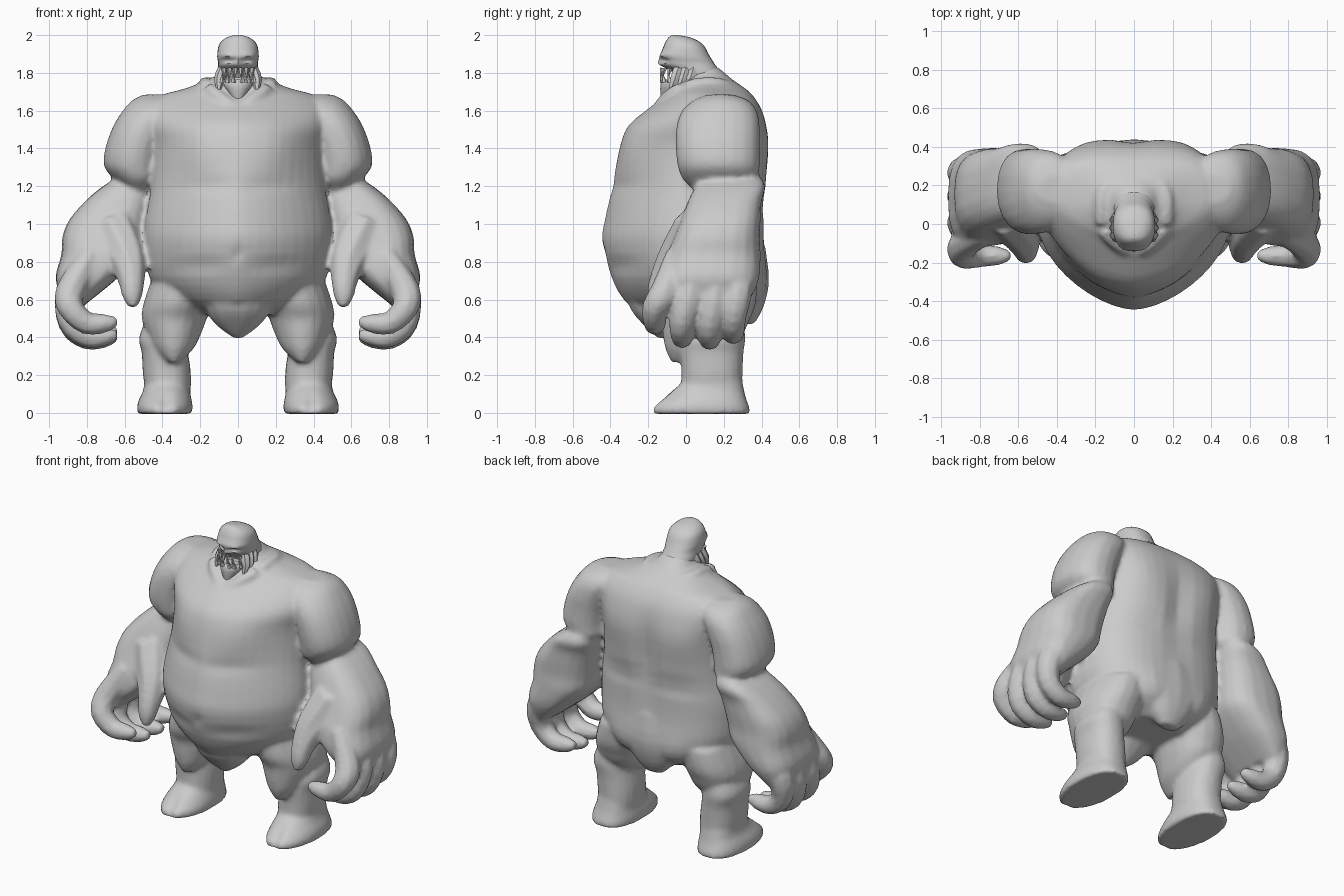
import bpy, bmesh, math
from mathutils import Vector

cube = bpy.data.objects.get("Cube")
if cube:
    bpy.data.objects.remove(cube)

skin = bpy.data.materials.new("stone_grey")
skin.use_nodes = True
grey = (0.6, 0.6, 0.6, 1)
skin.diffuse_color = grey
skin.node_tree.nodes["Principled BSDF"].inputs["Base Color"].default_value = grey


def finish(name, bm):
    bmesh.ops.recalc_face_normals(bm, faces=bm.faces)
    mesh = bpy.data.meshes.new(name)
    bm.to_mesh(mesh)
    bm.free()
    mesh.materials.append(skin)
    obj = bpy.data.objects.new(name, mesh)
    bpy.context.collection.objects.link(obj)
    select([obj])
    bpy.ops.object.shade_smooth_by_angle(angle=math.radians(50))
    return obj


def select(objects):
    bpy.ops.object.select_all(action="DESELECT")
    for obj in objects:
        obj.select_set(True)
    bpy.context.view_layer.objects.active = objects[0]


def fuse(objects, voxel, rounds):
    """Melt overlapping parts into one continuous skin."""
    select(objects)
    bpy.ops.object.join()
    obj = objects[0]
    remesh = obj.modifiers.new("melt", "REMESH")
    remesh.mode = "VOXEL"
    remesh.voxel_size = voxel
    smooth = obj.modifiers.new("soften", "SMOOTH")
    smooth.iterations = rounds
    for mod in (remesh, smooth):
        bpy.ops.object.modifier_apply(modifier=mod.name)
    bpy.ops.object.shade_smooth_by_angle(angle=math.radians(50))


def spline(rows, steps):
    """Smoothly interpolate rows of numbers."""
    out = []
    for i in range(len(rows) - 1):
        a, b, c, d = (rows[max(0, min(len(rows) - 1, i + k))] for k in (-1, 0, 1, 2))
        for s in range(steps):
            t = s / steps
            out.append([q + t / 2 * (r - p + t * (2 * p - 5 * q + 4 * r - u + t * (3 * (q - r) + u - p)))
                        for p, q, r, u in zip(a, b, c, d)])
    return out + [list(rows[-1])]


def skin_rings(name, rings):
    bm = bmesh.new()
    loops = [[bm.verts.new(p) for p in ring] for ring in rings]
    n = len(loops[0])
    for lo, hi in zip(loops, loops[1:]):
        for i in range(n):
            bm.faces.new((lo[i], lo[(i + 1) % n], hi[(i + 1) % n], hi[i]))
    bm.faces.new(loops[0])
    bm.faces.new(loops[-1])
    return finish(name, bm)


def loft(name, rows, n=20, steps=3, front=2.3, back=2.3, bumps=(), side=1):
    """Level rings from rows of z, x min, x max, y front, y back; bumps swell or dent the skin."""
    rings = []
    for z, x0, x1, y0, y1 in spline(rows, steps):
        ring = []
        for i in range(n):
            a = math.tau * i / n
            out = Vector((math.cos(a), math.sin(a), 0))
            power = 2 / (front if out.y < 0 else back)
            p = Vector(((x0 + x1) / 2 + math.copysign(abs(out.x) ** power, out.x) * (x1 - x0) / 2,
                        (y0 + y1) / 2 + math.copysign(abs(out.y) ** power, out.y) * (y1 - y0) / 2, z))
            push = 0
            for bx, by, bz, sx, sz, amount in bumps:
                if by * out.y > 0:
                    push += amount * math.exp(-((abs(p.x) - bx) / sx) ** 2 - ((z - bz) / sz) ** 2)
            p += out * push
            ring.append((p.x * side, p.y, p.z))
        rings.append(ring)
    return skin_rings(name, rings)


def tube(name, points, n=8, steps=3, side=1):
    """Round limb through rows of x, y, z, radius."""
    pts = spline(points, steps)
    rings = []
    for i, (x, y, z, r) in enumerate(pts):
        along = Vector(pts[min(i + 1, len(pts) - 1)][:3]) - Vector(pts[max(i - 1, 0)][:3])
        along.normalize()
        u = along.cross(Vector((0, 1, 0)) if abs(along.y) < 0.9 else Vector((1, 0, 0))).normalized()
        v = along.cross(u)
        ring = [Vector((x, y, z)) + (u * math.cos(math.tau * k / n) + v * math.sin(math.tau * k / n)) * r
                for k in range(n)]
        rings.append([(p.x * side, p.y, p.z) for p in ring])
    return skin_rings(name, rings)


# Torso: z, half width, front, back
body = [(.52, .2, -.23, .3), (.6, .36, -.33, .39), (.72, .47, -.395, .42), (.9, .495, -.445, .415),
        (1.02, .49, -.43, .415), (1.2, .46, -.39, .425), (1.4, .45, -.35, .435), (1.52, .48, -.305, .425),
        (1.61, .48, -.2, .4), (1.68, .41, -.11, .355), (1.72, .27, -.09, .31), (1.78, .12, -.05, .22)]
muscles = [(.2, -1, 1.4, .13, .12, .02), (.15, -1, 1.2, .16, .04, -.012),      # chest and fold
           (0, -1, .86, .03, .03, -.02), (.2, -1, .77, .14, .03, -.012),       # navel and belly roll
           (0, 1, 1.25, .06, .25, -.025), (.25, 1, 1.42, .13, .13, .015),      # spine and blades
           (.2, 1, 1.1, .16, .05, -.015), (.16, 1, .66, .12, .12, .02)]        # lower back and seat
flesh = [loft("body", [(z, -w, w, f, b) for z, w, f, b in body], n=44, front=1.62, back=2.8, bumps=muscles)]

# Hanging skin between the legs, neck
flesh += [loft("front_flap", [(.395, -.02, .02, -.15, -.09), (.46, -.11, .11, -.22, -.02),
                              (.54, -.17, .17, -.29, .05), (.66, -.2, .2, -.34, .1)], n=14),
          loft("back_flap", [(.47, -.06, .06, .29, .36), (.56, -.15, .15, .22, .41),
                             (.7, -.24, .24, .15, .44), (.88, -.22, .22, .1, .42)], n=16),
          loft("neck", [(1.62, -.19, .19, -.1, .33), (1.72, -.18, .18, -.06, .29),
                        (1.77, -.13, .13, -.02, .24), (1.83, -.08, .08, 0, .17)], n=16)]

# Head with a heavy brow, sunken eyes and a nose ridge; jaw
loft("head", [(1.7, -.1, .1, -.02, .2), (1.8, -.105, .105, -.06, .18), (1.85, -.105, .105, -.13, .15),
              (1.89, -.11, .11, -.135, .125), (1.95, -.1, .1, -.115, .09),
              (1.985, -.065, .065, -.095, .03), (2, -.02, .02, -.075, -.04)], n=28, steps=4,
     bumps=[(.05, -1, 1.865, .03, .013, -.03), (0, -1, 1.84, .018, .03, .02), (.05, -1, 1.895, .04, .012, .012)])
loft("jaw", [(1.63, -.01, .01, -.125, -.09), (1.69, -.05, .05, -.135, .02),
             (1.74, -.085, .085, -.135, .06), (1.765, -.08, .08, -.12, .06)], n=12, steps=2)

for side, word in ((1, "left"), (-1, "right")):
    # Teeth above and below the open mouth
    for i in range(3):
        x, y = .015 + i * .03, -.125 + i * i * .01
        tube(word + "_upper_tooth", [(x, y, 1.825, .015), (x, y - .01, 1.775, .002)], n=5, steps=1, side=side)
        tube(word + "_lower_tooth", [(x + .01, y, 1.75, .015), (x + .01, y - .01, 1.795, .002)],
             n=5, steps=1, side=side)
    # Cheek tusks
    for i in range(3):
        tube(word + "_cheek_spike", [(.08, -.04 + i * .04, 1.82, .028), (.1, -.06 + i * .04, 1.76, .028),
                                     (.1, -.09 + i * .035, 1.69, .003)], n=6, steps=2, side=side)

    # Ridge round the neck
    flesh.append(tube(word + "_collar", [(-.01, -.15, 1.6, .03), (.07, -.12, 1.65, .035), (.15, -.03, 1.71, .04),
                                         (.17, .1, 1.74, .04), (.14, .2, 1.735, .035), (-.01, .27, 1.71, .03)],
                      side=side))
    # Arm
    flesh.append(loft(word + "_upper_arm", [
        (1.19, .46, .6, .03, .34), (1.24, .41, .66, -.02, .38), (1.31, .4, .71, -.045, .39),
        (1.41, .38, .7, -.055, .39), (1.52, .34, .66, -.05, .39), (1.6, .3, .61, -.02, .375),
        (1.655, .3, .56, .04, .33), (1.685, .3, .5, .11, .25)], front=2.1, back=2.4, side=side))
    flesh.append(loft(word + "_forearm", [
        (.58, .8, .93, -.08, .33), (.66, .7, .955, -.11, .37), (.73, .62, .965, -.12, .39),
        (.84, .52, .935, -.1, .395), (.93, .495, .93, -.065, .39), (1.02, .48, .895, -.03, .395),
        (1.12, .46, .81, .01, .4), (1.2, .45, .715, .05, .42), (1.27, .47, .6, .1, .38)],
        front=2.8, back=2.7, side=side))
    # Hand
    flesh.append(tube(word + "_thumb", [(.66, .06, .98, .13), (.59, -.04, .83, .11), (.565, -.12, .71, .075),
                                        (.56, -.155, .62, .055), (.555, -.17, .56, .025)], side=side))
    for finger, y, tip, low in (("index", -.05, -.165, .475), ("middle", .07, -.02, .405),
                                ("ring", .19, .125, .395), ("little", .3, .25, .425)):
        flesh.append(tube(word + "_" + finger + "_finger", [
            (.78, y, .84, .06), (.885, (y + tip) / 2, .65, .08), (.885, tip, low + .08, .07),
            (.8, tip, low, .062), (.7, tip, low, .05), (.64, tip, low + .01, .025)], side=side))

    # Leg
    flesh.append(loft(word + "_thigh", [
        (.27, .31, .37, -.08, .02), (.34, .235, .445, -.11, .2), (.42, .195, .485, -.125, .3),
        (.5, .165, .51, -.135, .34), (.58, .14, .5, -.17, .37), (.7, .12, .46, -.18, .38)],
        front=2, side=side))
    flesh.append(loft(word + "_shin", [
        (.03, .26, .5, -.06, .31), (.12, .25, .495, -.03, .3), (.22, .25, .505, -.025, .3),
        (.32, .265, .51, -.03, .305), (.4, .28, .525, -.02, .315), (.5, .3, .48, .02, .3)], side=side))
    # Foot with a cleft between two broad toes
    flesh.append(loft(word + "_foot", [
        (-.005, .245, .53, -.185, .34), (.03, .24, .535, -.185, .335), (.07, .245, .525, -.14, .32),
        (.11, .255, .505, -.09, .31), (.16, .265, .495, -.02, .3)], n=32, front=2, back=2.5,
        bumps=[(.385, -1, .05, .025, .06, -.04)], side=side))

fuse(flesh, .015, 4)
